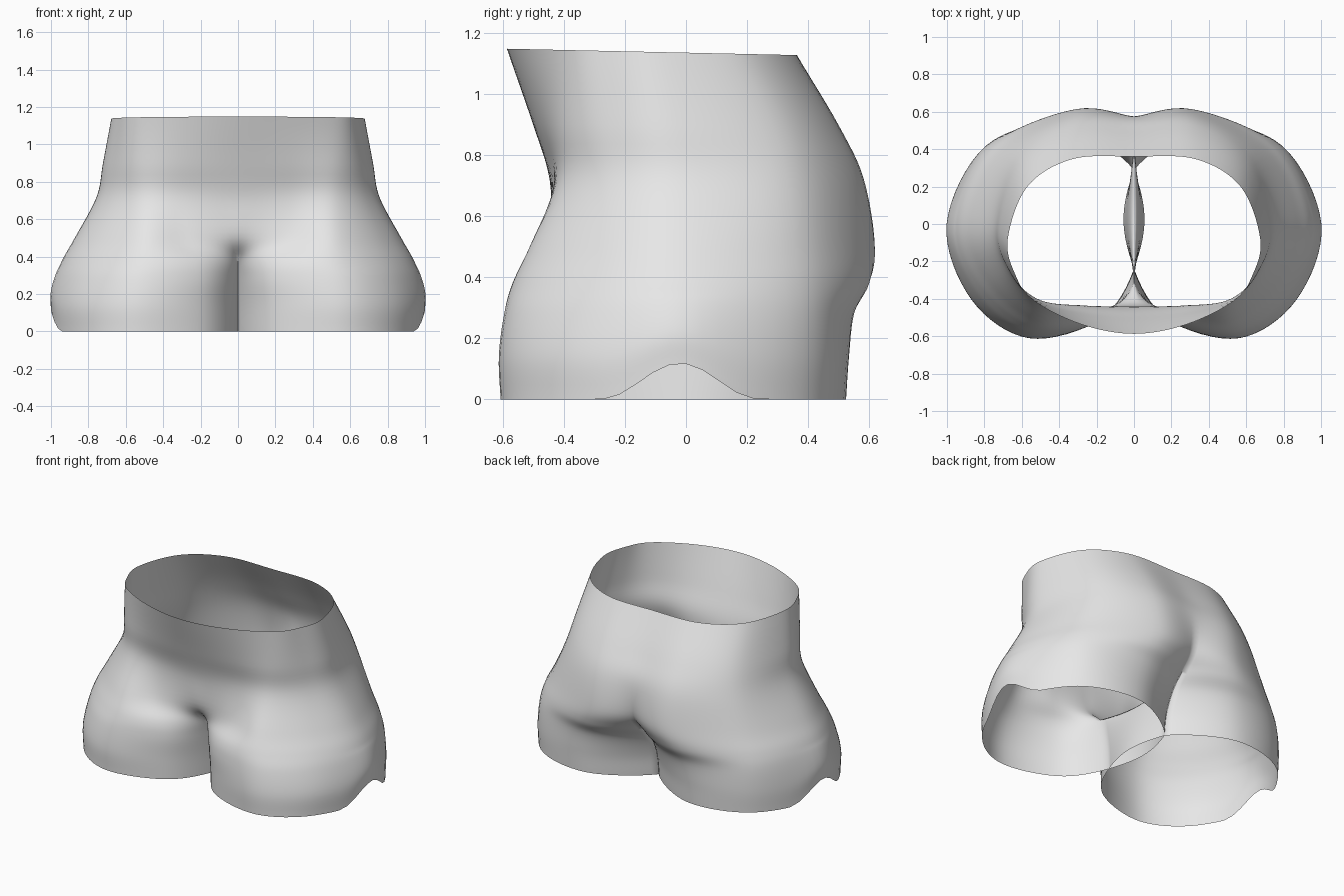
import bpy, bmesh, math
from mathutils import Vector

if "Cube" in bpy.data.objects:
    bpy.data.objects.remove(bpy.data.objects["Cube"])

# Half cross-sections, front centre -> side -> back centre: z, then x,y pairs
ROWS = [
    (0.00, .001, -.24, .18, -.505, .56, -.605, .86, -.41, 1.0, 0, .79, .41, .38, .52, .001, .29),
    (0.14, .001, -.25, .18, -.51, .56, -.61, .87, -.40, 1.0, 0, .79, .42, .37, .53, .001, .31),
    (0.28, .001, -.28, .18, -.515, .55, -.59, .85, -.37, .975, 0, .78, .42, .35, .55, .001, .37),
    (0.38, 0, -.32, .20, -.505, .53, -.56, .82, -.34, .94, 0, .76, .41, .33, .60, 0, .46),
    (0.50, 0, -.43, .26, -.465, .52, -.505, .77, -.30, .872, 0, .71, .40, .31, .612, 0, .56),
    (0.72, 0, -.447, .28, -.435, .52, -.405, .69, -.24, .755, 0, .64, .37, .32, .57, 0, .568),
    (0.90, 0, -.502, .28, -.477, .53, -.405, .665, -.25, .72, -.03, .60, .32, .32, .49, 0, .49),
    (1.14, 0, -.587, .28, -.537, .535, -.41, .635, -.27, .675, -.08, .57, .20, .33, .347, 0, .36),
]
ARC, LIFT, WALL, CROTCH = 8, 6, 16, 3   # subdivisions and crotch row


def spline(pts, first, last, n):
    """Catmull-Rom through pts with given phantom end points."""
    p = [first] + pts + [last]
    out = []
    for i in range(1, len(p) - 2):
        a, b, c, d = p[i - 1:i + 3]
        for k in range(n):
            t = k / n
            out.append(.5 * (2 * b + (c - a) * t + (2 * a - 5 * b + 4 * c - d) * t * t
                             + (3 * b - a - 3 * c + d) * t ** 3))
    return out + [pts[-1].copy()]


# Smooth each half section, then smooth upward through the heights
sections = []
for i, r in enumerate(ROWS):
    pts = [Vector((r[k], r[k + 1], r[0])) for k in range(1, 17, 2)]
    if i > CROTCH:
        a, b = [Vector((-q.x, q.y, q.z)) for q in (pts[1], pts[-2])]
        if i == CROTCH + 1:      # cleft comes to a crease at the back
            b = pts[-1] + Vector((-.1, -.1, 0))
    else:
        a, b = pts[0] + Vector((0, .25, 0)), pts[-1] - Vector((0, .25, 0))
    sections.append(spline(pts, a, b, ARC))

columns = []
for j in range(len(sections[0])):
    c = [s[j] for s in sections]
    columns.append(spline(c, 2 * c[0] - c[1], 2 * c[-1] - c[-2], LIFT))
n_rows, n_cols = len(columns[0]), len(columns)


def shape(p):
    """Raise the side notch of the leg hem and tilt the waist."""
    q = p.copy()
    y = p.y + .02
    if p.x > .7 and abs(y) < .26 and p.z < .35:
        q.z += .118 * math.cos(y / .26 * math.pi / 2) ** 2 * (1 - p.z / .35)
    q.z -= .022 * p.y * (max(p.z, 0) / 1.14) ** 4
    q.z -= .004 * (max(p.z, 0) / 1.14) ** 4
    return q


bm = bmesh.new()


def half(sign):
    def vert(p):
        return bm.verts.new((sign * p.x, p.y, p.z))

    def skin(g):
        for i in range(len(g) - 1):
            for j in range(len(g[0]) - 1):
                bm.faces.new((g[i][j], g[i][j + 1], g[i + 1][j + 1], g[i + 1][j]))

    # outer skin
    grid = []
    for i in range(n_rows):
        row = []
        for j in range(n_cols):
            p = shape(columns[j][i])
            p.x = max(p.x, .0006)
            if j in (0, n_cols - 1):
                p.x = 0 if i >= CROTCH * LIFT else .0006
            row.append(vert(p))
        grid.append(row)
    skin(grid)

    # inner thigh wall up to the crotch seam
    wall, top = [], CROTCH * LIFT
    for i in range(top + 1):
        a, b = columns[0][i], columns[-1][i]
        row = [grid[i][0]]
        for k in range(1, WALL):
            t = k / WALL
            s, h = math.sin(math.pi * t), i / top
            p = a.lerp(b, t)
            p.x = 0 if i == top else .001 + .055 * s * math.sqrt(1 - h)
            p.z -= .06 * s * h
            row.append(vert(p))
        wall.append(row + [grid[i][-1]])
    skin(wall)


half(1)
half(-1)
bmesh.ops.remove_doubles(bm, verts=bm.verts, dist=1e-4)
bmesh.ops.recalc_face_normals(bm, faces=bm.faces)
# make the skin face outward
side = max(bm.faces, key=lambda f: f.calc_center_median().x)
if side.normal.x < 0:
    bmesh.ops.reverse_faces(bm, faces=bm.faces)
for f in bm.faces:
    f.smooth = True

mesh = bpy.data.meshes.new("shorts")
bm.to_mesh(mesh)
bm.free()
shorts = bpy.data.objects.new("shorts", mesh)
bpy.context.collection.objects.link(shorts)

fabric = bpy.data.materials.new("light grey fabric")
fabric.diffuse_color = (.8, .8, .8, 1)
fabric.use_nodes = True
fabric.node_tree.nodes["Principled BSDF"].inputs["Base Color"].default_value = fabric.diffuse_color
mesh.materials.append(fabric)
